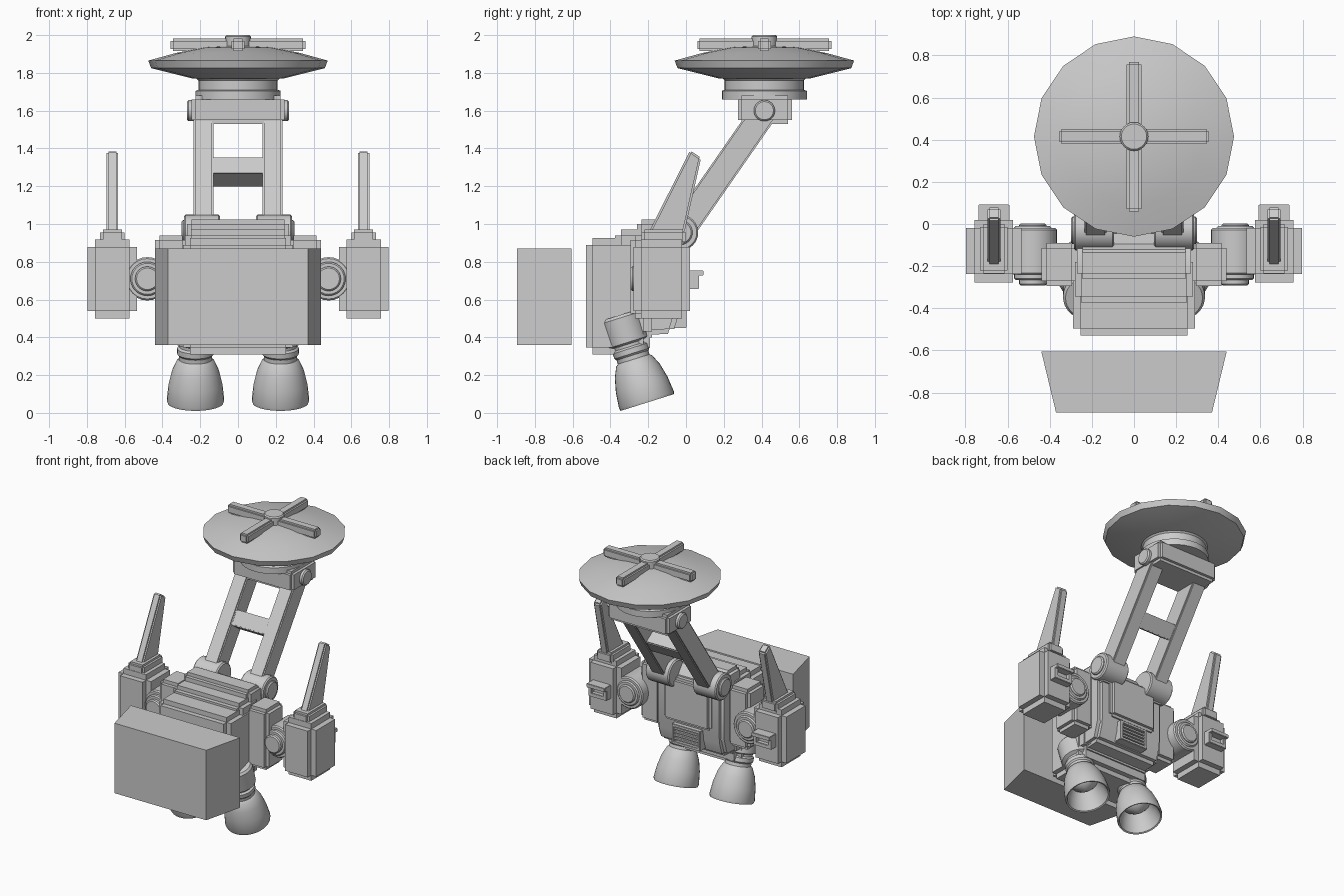
import bpy, bmesh, math
from mathutils import Matrix, Vector

cube = bpy.data.objects.get("Cube")
if cube:
    bpy.data.objects.remove(cube, do_unlink=True)

grey = bpy.data.materials.new("plain_grey")
grey.use_nodes = True
COLOUR = (0.6, 0.6, 0.6, 1)
grey.diffuse_color = COLOUR
grey.node_tree.nodes["Principled BSDF"].inputs["Base Color"].default_value = COLOUR


def finish(name, bm, bevel=0, segments=2, matrix=None):
    if bevel:
        bmesh.ops.bevel(bm, geom=bm.edges[:], offset=bevel, segments=segments,
                        affect='EDGES', clamp_overlap=True)
    if matrix:
        bm.transform(matrix)
    bmesh.ops.recalc_face_normals(bm, faces=bm.faces[:])
    mesh = bpy.data.meshes.new(name)
    bm.to_mesh(mesh)
    bm.free()
    mesh.materials.append(grey)
    obj = bpy.data.objects.new(name, mesh)
    bpy.context.collection.objects.link(obj)
    bpy.ops.object.select_all(action='DESELECT')
    obj.select_set(True)
    bpy.context.view_layer.objects.active = obj
    bpy.ops.object.shade_smooth_by_angle(angle=math.radians(32))
    return obj


def box(name, x, y, z, bevel=0, matrix=None):
    """Box from three (low, high) ranges."""
    bm = bmesh.new()
    bmesh.ops.create_cube(bm, size=1)
    for v in bm.verts:
        v.co = [(a + b) / 2 + c * (b - a) for c, (a, b) in zip(v.co, (x, y, z))]
    return finish(name, bm, bevel, 2, matrix)


def prism(name, outline, low, high, axis='X', bevel=0):
    """Outline in the plane across the axis, extruded from low to high."""
    bm = bmesh.new()
    put = (lambda a, b, t: (t, a, b)) if axis == 'X' else (lambda a, b, t: (a, b, t))
    face = bm.faces.new([bm.verts.new(put(a, b, low)) for a, b in outline])
    out = bmesh.ops.extrude_face_region(bm, geom=[face])
    shift = Vector(put(0, 0, high - low))
    for v in out["geom"]:
        if isinstance(v, bmesh.types.BMVert):
            v.co += shift
    return finish(name, bm, bevel)


def lathe(name, profile, centre, direction=(0, 0, 1), sides=24):
    """Spin (radius, height) points about a direction."""
    bm = bmesh.new()
    verts = [bm.verts.new((r, 0, h)) for r, h in profile]
    edges = [bm.edges.new(pair) for pair in zip(verts, verts[1:])]
    bmesh.ops.spin(bm, geom=verts + edges, axis=(0, 0, 1), cent=(0, 0, 0),
                   angle=math.tau, steps=sides, use_duplicate=False)
    bmesh.ops.remove_doubles(bm, verts=bm.verts[:], dist=0.0005)
    turn = Vector((0, 0, 1)).rotation_difference(Vector(direction)).to_matrix().to_4x4()
    return finish(name, bm, matrix=Matrix.Translation(centre) @ turn)


def rod(name, radius, length, centre, direction, sides=24):
    h, b = length / 2, 0.008
    lathe(name, [(0, -h), (radius - b, -h), (radius, b - h), (radius, h - b),
                 (radius - b, h), (0, h)], centre, direction, sides)


def span(side, a, b):
    return tuple(sorted((side * a, side * b)))


# Torso: stepped tiers from front to back
box("chest_front", (-.29, .29), (-.53, -.19), (.31, .925), .035)
box("chest_middle", (-.28, .28), (-.375, -.15), (.4, .97), .03)
prism("torso_back", [(-.26, 1.025), (-.11, 1.025), (-.03, .92), (-.03, .55),
                     (-.07, .42), (-.26, .41)], -.27, .27, bevel=.025)
box("back_panel", (-.19, .19), (-.1, 0), (.61, .93), .02)

# Rear vent with slats inside a frame
box("vent_back", (-.11, .11), (-.08, -.02), (.45, .59))
for z in (.45, .575):
    box("vent_rail", (-.115, .115), (-.07, .002), (z, z + .02), .003)
for s in (-1, 1):
    box("vent_post", span(s, .095, .115), (-.07, .002), (.45, .595), .003)
for i in range(4):
    z = .483 + i * .024
    box("vent_slat", (-.096, .096), (-.03, -.006), (z, z + .012))

# Front shield block
prism("front_shield", [(-.44, -.605), (-.37, -.895), (.37, -.895), (.44, -.605)],
      .36, .87, axis='Z')

# Leaning ladder mast
tilt = Matrix.Translation((0, -.03, .955)) @ Matrix.Rotation(-math.atan2(.57, .82), 4, 'X')
box("mast_crossbar", (-.15, .15), (-.06, .06), (.335, .445), .006, tilt)
for s in (-1, 1):
    box("mast_rail", span(s, .13, .235), (-.07, .07), (0, .78), .008, tilt)
    rod("mast_hinge", .095, .19, (s * .19, -.03, .955), (1, 0, 0))
    rod("mast_hinge_cap", .065, .03, (s * .285, -.03, .955), (1, 0, 0))
    box("hinge_bracket", span(s, .1, .27), (-.13, .0), (.85, 1.0), .02)

# Dish head
box("head_block", (-.245, .245), (.275, .56), (1.53, 1.68), .02)
rod("head_pivot", .056, .54, (0, .415, 1.6), (1, 0, 0))
lathe("dish_neck", [(0, 1.66), (.225, 1.66), (.225, 1.705), (.21, 1.71), (.21, 1.76),
                    (.22, 1.77), (0, 1.78)], (0, .415, 0), sides=32)
lathe("dish", [(0, 1.77), (.24, 1.77), (.46, 1.825), (.475, 1.865), (.33, 1.905),
               (.18, 1.935), (0, 1.945)], (0, .415, 0), sides=16)
box("dish_bar_across", (-.357, .357), (.38, .45), (1.915, 1.982), .012)
box("dish_bar_along", (-.035, .035), (.06, .77), (1.915, 1.982), .012)
rod("dish_hub", .068, .08, (0, .415, 1.96), (0, 0, 1))

for s in (-1, 1):
    # Shoulder block and its joint
    box("shoulder_block", span(s, .27, .44), (-.295, -.09), (.5, .94), .025)
    rod("shoulder_joint", .115, .22, (s * .48, -.13, .71), (0, 1, 0))
    rod("shoulder_joint_ring", .09, .255, (s * .48, -.138, .71), (0, 1, 0))
    rod("shoulder_joint_pin", .065, .295, (s * .48, -.145, .71), (0, 1, 0))

    # Side pod with fin and rear socket
    box("side_pod", span(s, .535, .797), (-.278, .02), (.5, .917), .04)
    box("fin_base", span(s, .6, .73), (-.235, .0), (.89, .97), .015)
    prism("fin", [(-.2, .95), (.022, 1.39), (.08, 1.35), (-.01, .95)],
          s * .665 - .031, s * .665 + .031, bevel=.01)
    box("socket_back", span(s, .61, .72), (0, .04), (.66, .74))
    for z, depth in ((.655, .07), (.727, .093)):
        box("socket_rail", span(s, .592, .738), (0, depth), (z, z + .028), .003)
    for x in (.592, .713):
        box("socket_post", span(s, x, x + .025), (0, .07), (.66, .75), .003)

    # Tilted thruster leg, hollow at the foot
    lathe("thruster", [(0, .06), (.06, .1), (.09, .13), (.12, .07), (.138, .004),
                       (.148, 0), (.152, .015), (.143, .1), (.125, .175), (.1, .23),
                       (.088, .24), (.088, .262), (.097, .272), (.097, .3), (.085, .31),
                       (.085, .325), (.11, .335), (.112, .47), (.1, .485), (0, .485)],
          (s * .225, -.205, .055), (0, -.3, .954), 32)
